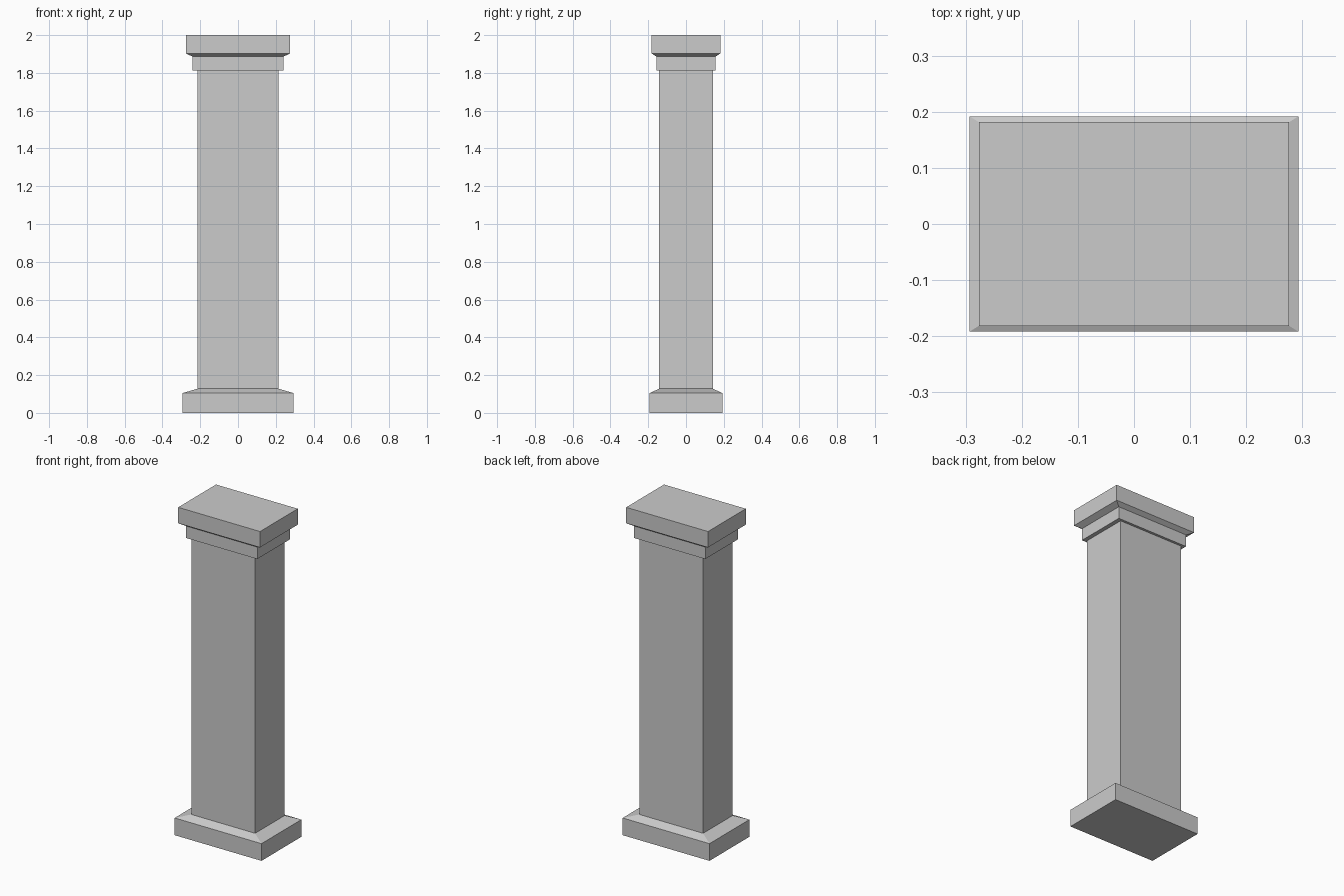
import bpy
import bmesh

cube = bpy.data.objects.get("Cube")
if cube:
    bpy.data.objects.remove(cube, do_unlink=True)

stone = bpy.data.materials.new("grey stone")
stone.use_nodes = True
colour = (0.6, 0.6, 0.6, 1.0)
stone.diffuse_color = colour
stone.node_tree.nodes["Principled BSDF"].inputs["Base Color"].default_value = colour


def stacked_block(name, rings):
    """Closed block through rectangular rings of (half width, half depth, height)."""
    bm = bmesh.new()
    loops = [[bm.verts.new((sx * w, sy * d, z))
              for sx, sy in ((-1, -1), (1, -1), (1, 1), (-1, 1))]
             for w, d, z in rings]
    for low, high in zip(loops, loops[1:]):
        for i in range(4):
            j = (i + 1) % 4
            bm.faces.new((low[i], low[j], high[j], high[i]))
    bm.faces.new(loops[0][::-1])
    bm.faces.new(loops[-1])
    mesh = bpy.data.meshes.new(name)
    bm.to_mesh(mesh)
    bm.free()
    mesh.materials.append(stone)
    obj = bpy.data.objects.new(name, mesh)
    bpy.context.collection.objects.link(obj)
    return obj


# Plinth with a sloped top edge
BASE, SHAFT, NECK, CAP = (0.293, 0.192), (0.215, 0.142), (0.24, 0.157), (0.276, 0.182)
stacked_block("base", [(*BASE, 0), (*BASE, 0.105), (*SHAFT, 0.128)])

# Plain rectangular shaft
stacked_block("shaft", [(*SHAFT, 0.128), (*SHAFT, 1.813)])

# Stepped capital: collar, sloped underside, top slab
stacked_block("capital", [(*NECK, 1.813), (*NECK, 1.886), (*CAP, 1.903), (*CAP, 2.0)])
